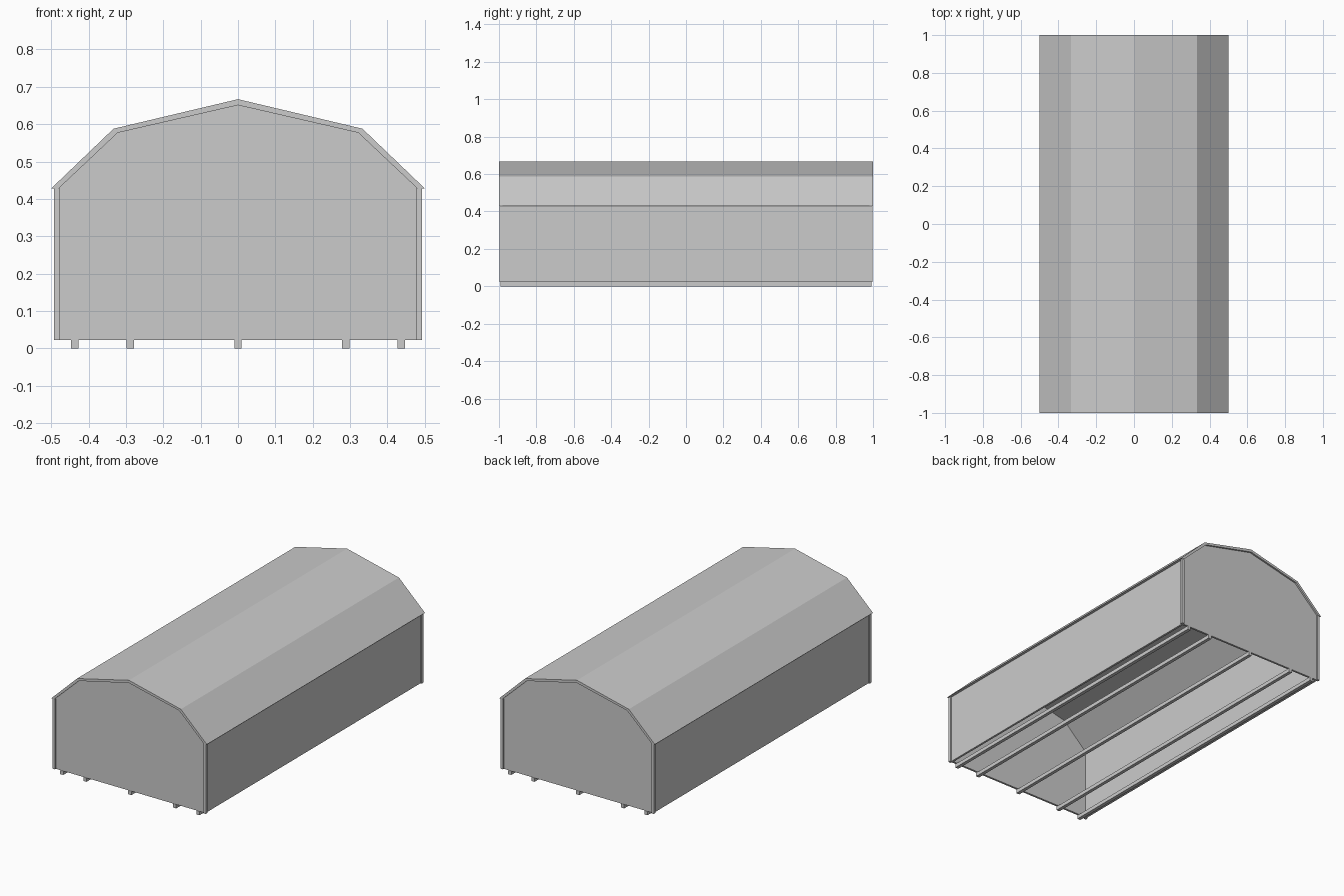
import bpy
import bmesh

cube = bpy.data.objects.get("Cube")
if cube:
    bpy.data.objects.remove(cube, do_unlink=True)

# Single flat grey
grey = bpy.data.materials.new("light grey")
grey.use_nodes = True
COLOUR = (0.6, 0.6, 0.6, 1)
grey.diffuse_color = COLOUR
grey.node_tree.nodes["Principled BSDF"].inputs["Base Color"].default_value = COLOUR


def prism(name, profile, y0, y1):
    """Extrude a closed (x, z) profile along y."""
    bm = bmesh.new()
    face = bm.faces.new([bm.verts.new((x, y0, z)) for x, z in profile])
    out = bmesh.ops.extrude_face_region(bm, geom=[face])
    moved = [g for g in out["geom"] if isinstance(g, bmesh.types.BMVert)]
    bmesh.ops.translate(bm, verts=moved, vec=(0, y1 - y0, 0))
    bmesh.ops.recalc_face_normals(bm, faces=bm.faces)
    mesh = bpy.data.meshes.new(name)
    bm.to_mesh(mesh)
    bm.free()
    mesh.materials.append(grey)
    obj = bpy.data.objects.new(name, mesh)
    bpy.context.collection.objects.link(obj)
    return obj


def box(name, x0, x1, y0, y1, z0, z1):
    return prism(name, [(x0, z0), (x1, z0), (x1, z1), (x0, z1)], y0, y1)


def mirrored(half):
    """Left half, eave to ridge, continued down the other side."""
    return half + [(-x, z) for x, z in reversed(half[:-1])]


FLOOR, EAVE = 0.022, 0.428
outer = mirrored([(-0.5, EAVE), (-0.333, 0.588), (0, 0.667)])
inner = mirrored([(-0.48, EAVE), (-0.322, 0.577), (0, 0.651)])

# Gambrel roof shell
prism("roof", outer + inner[::-1], -1, 1)

# Gable end walls, set just inside the roof ends
gable = [(-0.482, FLOOR)] + inner + [(0.482, FLOOR)]
for name, s in (("front_wall", -1), ("back_wall", 1)):
    prism(name, gable, s * 0.99, s * 0.978)

# Side walls and corner trim
for side, s in (("left", 1), ("right", -1)):
    box(side + "_wall", s * 0.472, s * 0.484, -0.985, 0.985, FLOOR, EAVE)
    for end, t in (("front", -1), ("back", 1)):
        box(f"{end}_{side}_corner_trim", s * 0.476, s * 0.492,
            t * 0.982, t * 0.998, FLOOR, EAVE)

# Ground skids
for i, x in enumerate((-0.437, -0.288, 0, 0.288, 0.437)):
    box(f"skid_{i + 1}", x - 0.01, x + 0.01, -0.992, 0.992, 0, FLOOR)
